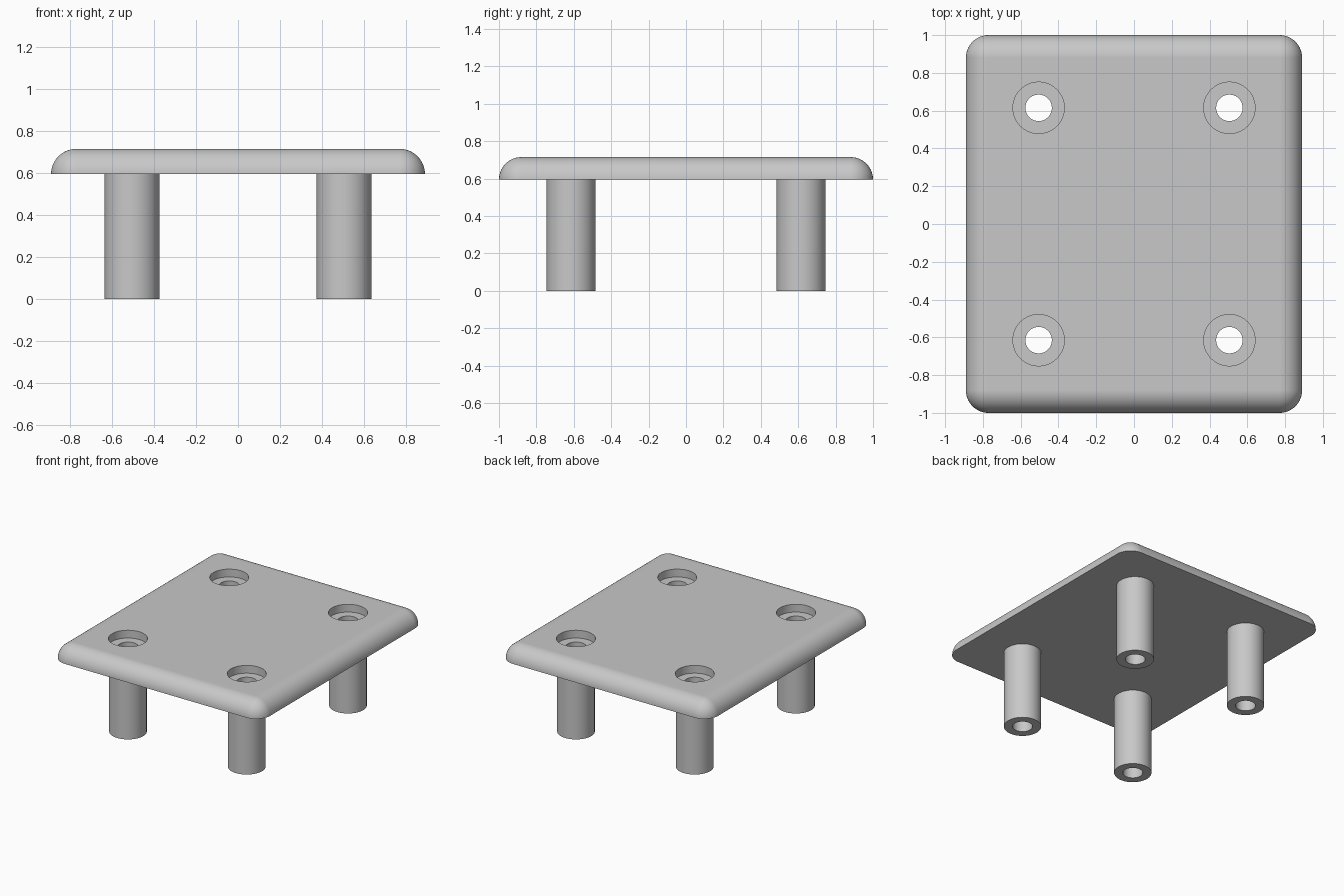
import bpy, bmesh
from math import radians, sin, cos, tau, pi

if "Cube" in bpy.data.objects:
    bpy.data.objects.remove(bpy.data.objects["Cube"], do_unlink=True)

HALF_X, HALF_Y = 0.89, 1.0
PLATE_LOW, PLATE_TOP = 0.595, 0.715
FILLET = PLATE_TOP - PLATE_LOW
LEG_X, LEG_Y = 0.505, 0.615
LEG_R, HOLE_R, RECESS_R = 0.131, 0.07, 0.136
RECESS_FLOOR = 0.655
SEGMENTS = 64

grey = bpy.data.materials.new("plain grey")
grey.use_nodes = True
grey.diffuse_color = (0.58, 0.58, 0.58, 1)
grey.node_tree.nodes["Principled BSDF"].inputs["Base Color"].default_value = grey.diffuse_color


def finish(name, bm):
    bmesh.ops.remove_doubles(bm, verts=bm.verts, dist=1e-5)
    bmesh.ops.recalc_face_normals(bm, faces=bm.faces)
    mesh = bpy.data.meshes.new(name)
    bm.to_mesh(mesh)
    bm.free()
    mesh.materials.append(grey)
    obj = bpy.data.objects.new(name, mesh)
    bpy.context.collection.objects.link(obj)
    return obj


def select(obj):
    bpy.ops.object.select_all(action='DESELECT')
    obj.select_set(True)
    bpy.context.view_layer.objects.active = obj


def smooth(obj):
    select(obj)
    bpy.ops.object.shade_smooth_by_angle(angle=radians(35))


def bridge(bm, a, b):
    for i in range(len(a)):
        j = (i + 1) % len(a)
        bm.faces.new((a[i], a[j], b[j], b[i]))


def lathe(bm, profile, x, y):
    """Rings of (radius, height) around a vertical axis."""
    rings = []
    for r, z in profile:
        rings.append([bm.verts.new((x + r * cos(tau * i / SEGMENTS),
                                    y + r * sin(tau * i / SEGMENTS), z))
                      for i in range(SEGMENTS)])
    for a, b in zip(rings, rings[1:]):
        bridge(bm, a, b)
    return rings


# Plate: rounded rectangle with a quarter-round rim
bm = bmesh.new()
STEPS = 14
corners = [(1, 1), (-1, 1), (-1, -1), (1, -1)]
rings = []
for k in range(STEPS):
    t = pi / 2 * k / STEPS
    r, z = FILLET * cos(t), PLATE_LOW + FILLET * sin(t)
    ring = []
    for q, (sx, sy) in enumerate(corners):
        for i in range(STEPS + 1):
            a = pi / 2 * (q + i / STEPS)
            ring.append(bm.verts.new((sx * (HALF_X - FILLET) + r * cos(a),
                                      sy * (HALF_Y - FILLET) + r * sin(a), z)))
    rings.append(ring)
for a, b in zip(rings, rings[1:]):
    bridge(bm, a, b)
bm.faces.new(rings[0])
# The rim closes onto a plain rectangle on top
top = [bm.verts.new((sx * (HALF_X - FILLET), sy * (HALF_Y - FILLET), PLATE_TOP))
       for sx, sy in corners]
bm.faces.new(top)
last = rings[-1]
for q in range(4):
    start = q * (STEPS + 1)
    for i in range(STEPS):
        bm.faces.new((last[start + i], last[start + i + 1], top[q]))
    end = start + STEPS
    bm.faces.new((last[end], last[(end + 1) % len(last)], top[(q + 1) % 4], top[q]))
plate = finish("plate", bm)

# Stepped screw holes cut through the plate
bm = bmesh.new()
for sx, sy in corners:
    ends = lathe(bm, [(HOLE_R, PLATE_LOW - 0.1), (HOLE_R, RECESS_FLOOR),
                      (RECESS_R, RECESS_FLOOR), (RECESS_R, PLATE_TOP + 0.1)],
                 sx * LEG_X, sy * LEG_Y)
    bm.faces.new(ends[0])
    bm.faces.new(ends[-1])
cutter = finish("hole_cutter", bm)
cutter.hide_render = True
cut = plate.modifiers.new("screw holes", 'BOOLEAN')
cut.operation = 'DIFFERENCE'
cut.solver = 'EXACT'
cut.object = cutter
select(plate)
bpy.ops.object.modifier_apply(modifier=cut.name)
bpy.data.objects.remove(cutter, do_unlink=True)
smooth(plate)
weighted = plate.modifiers.new("even shading", 'WEIGHTED_NORMAL')
weighted.keep_sharp = True

# Hollow legs, bored in line with the plate holes
for sx, sy in corners:
    bm = bmesh.new()
    lathe(bm, [(LEG_R, PLATE_LOW), (LEG_R, 0), (HOLE_R, 0), (HOLE_R, PLATE_LOW)],
          sx * LEG_X, sy * LEG_Y)
    name = ("front" if sy < 0 else "back") + ("_left" if sx > 0 else "_right") + "_leg"
    smooth(finish(name, bm))
